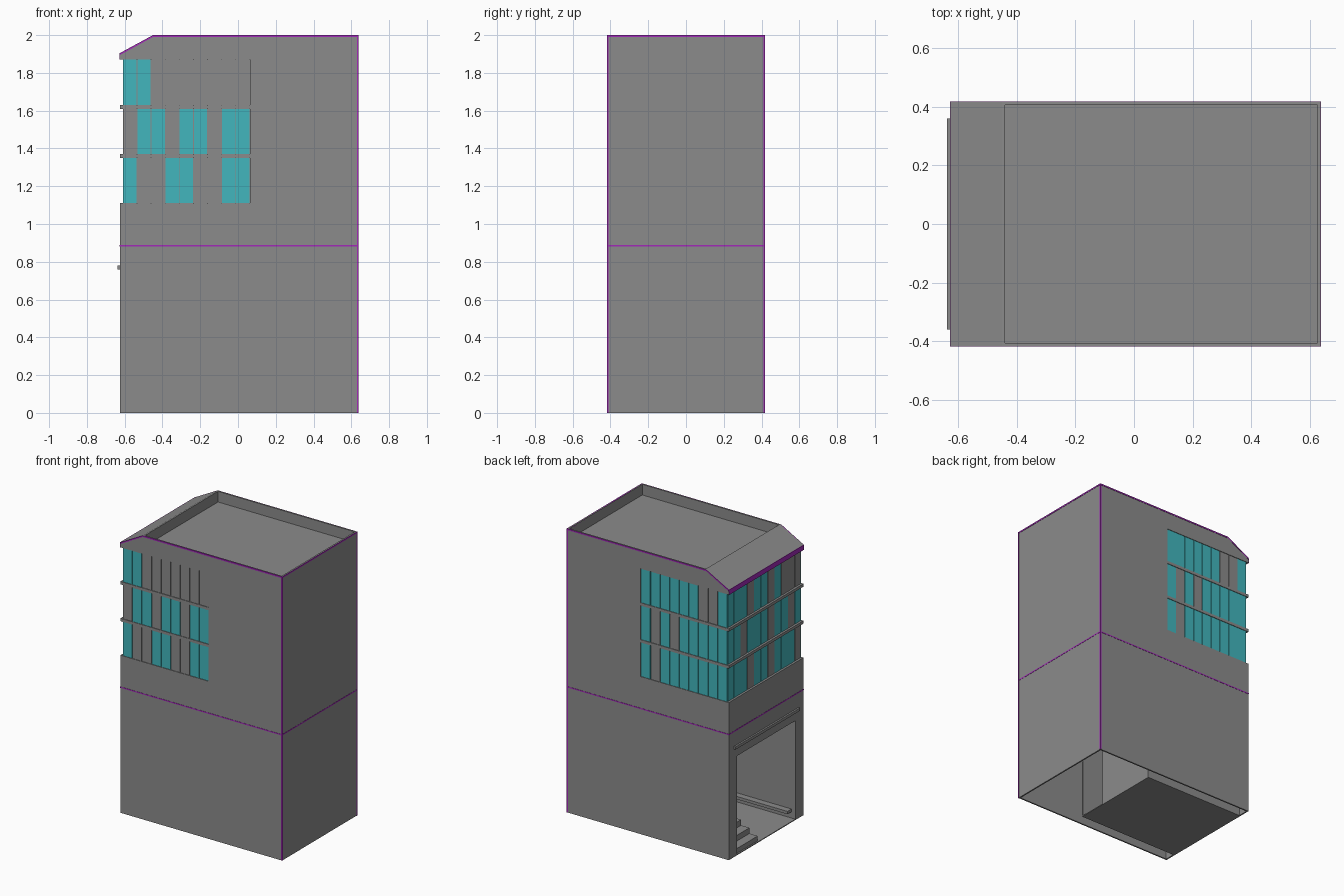
import bpy, bmesh

cube = bpy.data.objects.get("Cube")
if cube:
    bpy.data.objects.remove(cube, do_unlink=True)


def material(name, rgb):
    m = bpy.data.materials.new(name)
    m.use_nodes = True
    m.diffuse_color = (*rgb, 1)
    m.node_tree.nodes["Principled BSDF"].inputs["Base Color"].default_value = (*rgb, 1)
    return m


GREY = material("grey wall", (0.26, 0.26, 0.26))
TEAL = material("teal glass", (0.055, 0.47, 0.51))
PURPLE = material("purple trim", (0.36, 0.022, 0.48))

X0, X1, Y = -0.625, 0.635, 0.416
TOP, EAVE, RIDGE = 2.0, 1.905, -0.45
ROWS = [(1.11, 1.35), (1.37, 1.61), (1.63, 1.87)]
SILL, HEAD, WIN_X = 1.11, 1.87, 0.063
T = 0.01


def finish(name, bm, mat):
    bmesh.ops.recalc_face_normals(bm, faces=bm.faces)
    me = bpy.data.meshes.new(name)
    bm.to_mesh(me)
    bm.free()
    me.materials.append(mat)
    ob = bpy.data.objects.new(name, me)
    bpy.context.collection.objects.link(ob)
    return ob


def add_box(bm, x, y, z):
    verts = bmesh.ops.create_cube(bm, size=1)["verts"]
    for v in verts:
        for i, (a, b) in enumerate((x, y, z)):
            v.co[i] = (a + b) / 2 + v.co[i] * (b - a)


def boxes(name, mat, *items):
    bm = bmesh.new()
    for item in items:
        add_box(bm, *item)
    return finish(name, bm, mat)


def extrude_y(name, mat, profile, y0, y1):
    bm = bmesh.new()
    face = bm.faces.new([bm.verts.new((x, y0, z)) for x, z in profile])
    new = bmesh.ops.extrude_face_region(bm, geom=[face])["geom"]
    for v in new:
        if isinstance(v, bmesh.types.BMVert):
            v.co.y = y1
    return finish(name, bm, mat)


# Long walls with a corner window notch and a sloped parapet end
wall = [(X0, 0), (X1, 0), (X1, TOP), (RIDGE, TOP), (X0, EAVE), (X0, HEAD),
        (WIN_X, HEAD), (WIN_X, SILL), (X0, SILL)]
for side, s in (("front", -1), ("back", 1)):
    extrude_y(side + "_wall", GREY, wall, s * Y, s * (Y - T))
    # thin coping that follows the top edge
    coping = [(X1, TOP), (RIDGE, TOP), (X0, EAVE), (X0, EAVE - T), (RIDGE, TOP - T), (X1, TOP - T)]
    extrude_y(side + "_coping", PURPLE, coping, s * (Y - 0.004), s * (Y + 0.002))

boxes("plain_end_wall", GREY, ((X1 - T, X1), (-Y, Y), (0, TOP)))

# Entrance end wall with a large doorway, and the lintel bar over it
DOOR_Y, DOOR_Z = 0.325, 0.7
boxes("entrance_wall", GREY,
      ((X0, X0 + T), (-Y, -DOOR_Y), (0, DOOR_Z)),
      ((X0, X0 + T), (DOOR_Y, Y), (0, DOOR_Z)),
      ((X0, X0 + T), (-Y, Y), (DOOR_Z, SILL)))
boxes("lintel_bar", GREY, ((X0 - 0.012, X0), (-0.36, 0.36), (0.76, 0.78)))

# Roof: recessed deck and the sloping eave
boxes("roof_deck", GREY, ((RIDGE, X1 - T), (-Y + T, Y - T), (1.91, 1.925)))
eave = [(X0, EAVE), (RIDGE, TOP), (RIDGE + T, TOP), (RIDGE + T, HEAD), (X0, HEAD)]
extrude_y("roof_eave", GREY, eave, -Y + T, Y - T)

# Purple trim
boxes("eave_fascia", PURPLE, ((X0 - 0.003, X0), (-Y, Y), (HEAD, EAVE)))
boxes("end_coping", PURPLE, ((X1 - T, X1 + 0.002), (-Y, Y), (TOP - T, TOP)))
boxes("corner_strips", PURPLE, *[
    ((X1 - 0.006, X1 + 0.002), tuple(sorted((s * (Y - 0.006), s * (Y + 0.002)))), (0, TOP))
    for s in (-1, 1)])
e = 0.0015
boxes("belt_line", PURPLE,
      ((X0 - e, X1 + e), (-Y - e, -Y + e), (0.881, 0.889)),
      ((X0 - e, X1 + e), (Y - e, Y + e), (0.881, 0.889)),
      ((X0 - e, X0 + e), (-Y, Y), (0.881, 0.889)),
      ((X1 - e, X1 + e), (-Y, Y), (0.881, 0.889)))

# Floor slabs between the window rows, and backing behind the panes
IN = 0.015
for name, z in (("lower_floor_slab", (1.35, 1.37)), ("upper_floor_slab", (1.61, 1.63))):
    boxes(name, GREY, ((X0, WIN_X), (-Y, Y), z))
boxes("window_sill_slab", GREY, ((X0, WIN_X), (-Y + T, Y - T), (SILL - T, SILL)))
boxes("window_backing", GREY, ((X0 + IN + 0.006, WIN_X + T), (-Y + T, Y - T), (SILL, HEAD)))

# Window panes: T is glass, G is a grey panel; rows run from bottom to top
PATTERNS = {
    "front": ["TGGTTGGTT", "GTTGTTGTT", "TTGGGGGGG"],
    "back": ["TTTTTTTGT", "TTTTTGTGT", "TGGTTTTTT"],
    "entrance": ["TTTGTTGTTTG", "TTGTTTGTTGT", "TTTGTTGTGGG"],
}
GAP = 0.002
for side, rows in PATTERNS.items():
    panes = {"T": [], "G": []}
    for row, z in zip(rows, ROWS):
        a, b = (-Y, Y) if side == "entrance" else (X0 + IN, WIN_X)
        w = (b - a) / len(row)
        for i, kind in enumerate(row):
            span = (a + i * w + GAP, a + (i + 1) * w - GAP)
            if side == "entrance":
                span = (max(span[0], -Y + T), min(span[1], Y - T))
                # this face is read from +y towards -y
                pane = ((X0 + IN, X0 + IN + 0.006), (-span[1], -span[0]), z)
            else:
                y = (-Y + 0.004, -Y + T) if side == "front" else (Y - T, Y - 0.004)
                pane = (span, y, z)
            panes[kind].append(pane)
    boxes(side + "_glass_panes", TEAL, *panes["T"])
    boxes(side + "_grey_panels", GREY, *panes["G"])

# Entrance hall: floor, side walls, back wall with a passage, ceiling
HALL = 0.16
boxes("hall_floor", GREY, ((X0, HALL), (-DOOR_Y, DOOR_Y), (0, 0.006)))
boxes("hall_walls", GREY,
      ((X0 + T, HALL), (-DOOR_Y - T, -DOOR_Y), (0, DOOR_Z)),
      ((X0 + T, HALL), (DOOR_Y, DOOR_Y + T), (0, DOOR_Z)),
      ((HALL - T, HALL), (-0.13, DOOR_Y), (0, DOOR_Z)))
boxes("hall_ceiling", GREY, ((X0 + T, HALL), (-DOOR_Y - T, DOOR_Y + T), (DOOR_Z, DOOR_Z + T)))
boxes("hall_bench", GREY, ((X0 + 0.03, -0.17), (-DOOR_Y, -0.28), (0.05, 0.07)))

# Stairs climbing along one side to a landing
STEPS, RISE, RUN = 7, 0.04, 0.065
boxes("stairs", GREY, *[
    ((X0 + T + i * RUN, -0.17), (0.08, DOOR_Y), (i * RISE, (i + 1) * RISE))
    for i in range(STEPS)])
boxes("landing", GREY, ((-0.17, HALL - T), (0.08, DOOR_Y), (0.26, 0.28)))
